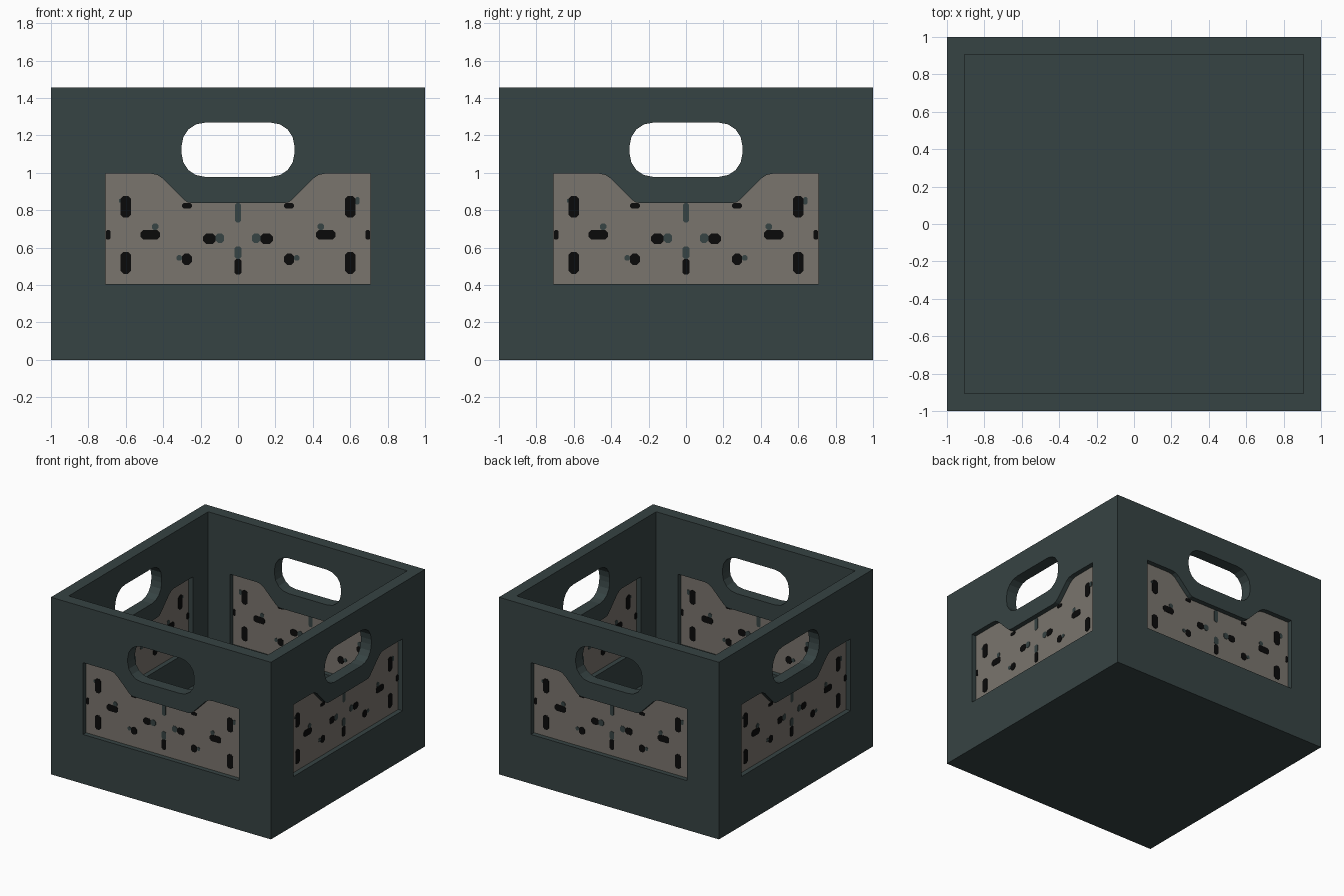
import bpy, bmesh, math
from mathutils import Matrix

if "Cube" in bpy.data.objects:
    bpy.data.objects.remove(bpy.data.objects["Cube"])

H, WALL, FLOOR = 1.455, 0.095, 0.10


def material(name, rgb):
    m = bpy.data.materials.new(name)
    m.diffuse_color = (*rgb, 1)
    m.use_nodes = True
    m.node_tree.nodes["Principled BSDF"].inputs["Base Color"].default_value = m.diffuse_color
    return m


TEAL = material("dark_teal", (0.037, 0.056, 0.056))
TAN = material("warm_grey", (0.195, 0.178, 0.155))
BLACK = material("black", (0.003, 0.003, 0.003))


def prism(bm, pts, y0, y1):
    """Extrude an (x, z) outline from y0 to y1."""
    a = [bm.verts.new((x, y0, z)) for x, z in pts]
    b = [bm.verts.new((x, y1, z)) for x, z in pts]
    n = len(pts)
    bm.faces.new(a)
    bm.faces.new(b[::-1])
    for i in range(n):
        j = (i + 1) % n
        bm.faces.new((a[j], a[i], b[i], b[j]))


def finish(bm, name, mat, turn=0):
    bmesh.ops.recalc_face_normals(bm, faces=bm.faces)
    bm.transform(Matrix.Rotation(turn * math.pi / 2, 4, 'Z'))
    me = bpy.data.meshes.new(name)
    bm.to_mesh(me)
    bm.free()
    me.materials.append(mat)
    ob = bpy.data.objects.new(name, me)
    bpy.context.collection.objects.link(ob)
    return ob


def rect(x0, x1, z0, z1, c=0.0):
    """Rectangle outline with optional cut corners."""
    if not c:
        return [(x0, z0), (x1, z0), (x1, z1), (x0, z1)]
    return [(x0 + c, z0), (x1 - c, z0), (x1, z0 + c), (x1, z1 - c),
            (x1 - c, z1), (x0 + c, z1), (x0, z1 - c), (x0, z0 + c)]


def rounded(x0, x1, z0, z1, r, seg=4):
    pts = []
    corners = [(x1 - r, z0 + r, -90), (x1 - r, z1 - r, 0),
               (x0 + r, z1 - r, 90), (x0 + r, z0 + r, 180)]
    for cx, cz, a0 in corners:
        for i in range(seg + 1):
            a = math.radians(a0 + 90 * i / seg)
            pts.append((cx + r * math.cos(a), cz + r * math.sin(a)))
    return pts


# Outlines of the hand hole and of the window below it
handle = rounded(-0.302, 0.302, 0.978, 1.268, 0.125)
half = [(0.708, 0.405), (0.708, 0.995), (0.465, 0.995), (0.43, 0.988),
        (0.40, 0.968), (0.29, 0.856), (0.27, 0.842), (0.245, 0.838)]
window = half + [(-x, z) for x, z in reversed(half)]

# Crate body: solid box, hollowed and pierced
bm = bmesh.new()
prism(bm, rect(-1, 1, 0, H), -1, 1)
body = finish(bm, "crate_body", TEAL)

cutters = []
i = 1 - WALL
bm = bmesh.new()
prism(bm, rect(-i, i, FLOOR, H + 0.5), -i, i)
cutters.append(finish(bm, "inside_cutter", TEAL))
for turn in (0, 1):
    for outline in (handle, window):
        bm = bmesh.new()
        prism(bm, outline, -1.2, 1.2)
        cutters.append(finish(bm, "opening_cutter", TEAL, turn))
bpy.context.view_layer.objects.active = body
for c in cutters:
    c.hide_render = True
    mod = body.modifiers.new("cut", 'BOOLEAN')
    mod.operation, mod.solver, mod.object = 'DIFFERENCE', 'EXACT', c
    bpy.ops.object.modifier_apply(modifier=mod.name)
for c in cutters:
    bpy.data.objects.remove(c)

# Speckles on the panels: (x0, x1, z0, z1), mirrored pairs
black_pairs = [(0.573, 0.627, 0.76, 0.877), (0.573, 0.627, 0.46, 0.577),
               (0.682, 0.706, 0.642, 0.695), (0.417, 0.52, 0.642, 0.695),
               (0.12, 0.187, 0.62, 0.674), (0.246, 0.30, 0.81, 0.837),
               (0.246, 0.30, 0.508, 0.567)]
teal_pairs = [(0.075, 0.12, 0.625, 0.675), (0.30, 0.328, 0.53, 0.56),
              (0.425, 0.46, 0.695, 0.73)]


def mirrored(pairs):
    return pairs + [(-b, -a, c, d) for a, b, c, d in pairs]


black_spots = mirrored(black_pairs) + [(-0.02, 0.02, 0.455, 0.54)]
teal_spots = mirrored(teal_pairs) + [(-0.02, 0.02, 0.54, 0.605),
                                     (-0.017, 0.017, 0.735, 0.837),
                                     (0.627, 0.65, 0.83, 0.87),
                                     (-0.637, -0.627, 0.84, 0.86)]

# Thin panel in the middle of each wall, speckled on both sides
MID, T = -(1 - WALL / 2), 0.008
for turn, side in enumerate(("front", "right", "back", "left")):
    bm = bmesh.new()
    prism(bm, window, MID - T, MID + T)
    finish(bm, side + "_panel", TAN, turn)
    for label, spots, mat in (("black", black_spots, BLACK),
                              ("teal", teal_spots, TEAL)):
        bm = bmesh.new()
        for s in spots:
            c = 0.28 * min(s[1] - s[0], s[3] - s[2])
            for y in (MID - T, MID + T):
                prism(bm, rect(*s, c), y - 0.003, y + 0.003)
        finish(bm, f"{side}_{label}_speckles", mat, turn)
